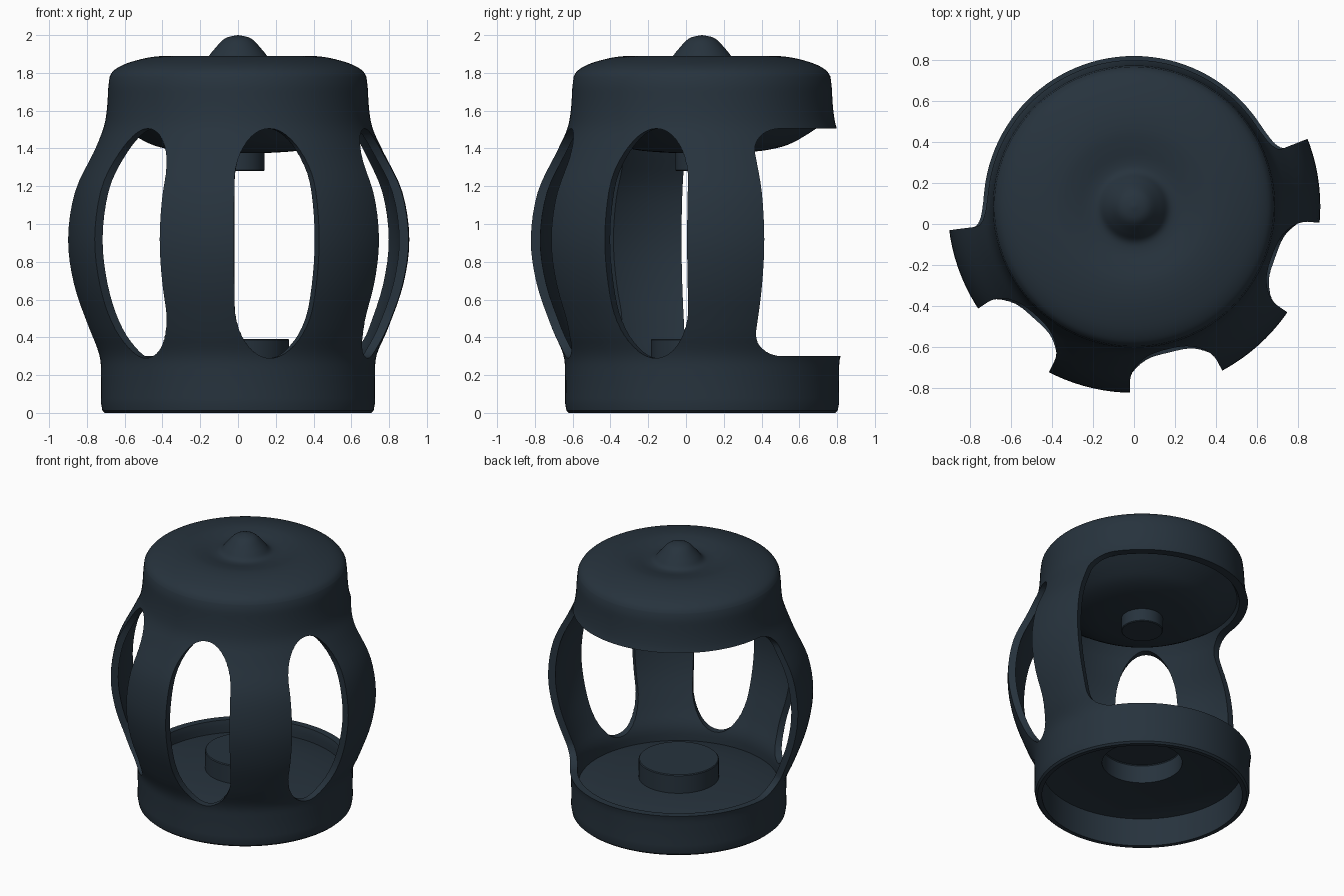
import bpy, bmesh, math

if "Cube" in bpy.data.objects:
    bpy.data.objects.remove(bpy.data.objects["Cube"])

CY = 0.085          # lantern axis sits slightly behind the origin
SEG = 112

mat = bpy.data.materials.new("dark_navy")
mat.diffuse_color = (0.02, 0.033, 0.047, 1)
mat.use_nodes = True
mat.node_tree.nodes["Principled BSDF"].inputs["Base Color"].default_value = mat.diffuse_color


def smooth_curve(pts, steps=5):
    """Catmull-Rom curve through profile points."""
    p = [pts[0]] + pts + [pts[-1]]
    out = []
    for i in range(1, len(p) - 2):
        for s in range(steps):
            t = s / steps
            out.append(tuple(0.5 * (2 * b + (c - a) * t + (2 * a - 5 * b + 4 * c - d) * t * t
                                    + (3 * b - a - 3 * c + d) * t ** 3)
                             for a, b, c, d in zip(p[i - 1], p[i], p[i + 1], p[i + 2])))
    return out + [pts[-1]]


def finish(name, bm):
    bmesh.ops.remove_doubles(bm, verts=bm.verts, dist=1e-5)
    bmesh.ops.recalc_face_normals(bm, faces=bm.faces)
    me = bpy.data.meshes.new(name)
    bm.to_mesh(me)
    bm.free()
    ob = bpy.data.objects.new(name, me)
    bpy.context.collection.objects.link(ob)
    return ob


def lathe(name, prof, closed=False):
    """Revolve an (r, z) profile around the lantern axis."""
    bm = bmesh.new()
    vs = [bm.verts.new((r, CY, z)) for r, z in prof]
    es = [bm.edges.new(p) for p in zip(vs, vs[1:])]
    if closed:
        es.append(bm.edges.new((vs[-1], vs[0])))
    bmesh.ops.spin(bm, geom=vs + es, cent=(0, CY, 0), axis=(0, 0, 1),
                   angle=2 * math.pi, steps=SEG, use_merge=True)
    return finish(name, bm)


def opening_cutter(mid, half, corner_a, corner_h, z0, z1, n):
    """Rounded window in angle/height space, extruded radially."""
    zc, h = (z0 + z1) / 2, (z1 - z0) / 2
    angs = {half * (2 * i / n - 1) for i in range(n + 1)}
    for i in range(11):                      # extra columns at the corners
        a = half - corner_a + corner_a * math.sin(i / 10 * math.pi / 2)
        angs |= {a, -a}
    bm = bmesh.new()
    cols = []
    for a in sorted({round(a, 3) for a in angs}):
        u = min(1, max(0, (abs(a) - half + corner_a) / corner_a))
        hh = h - corner_h + corner_h * math.sqrt(1 - u * u)
        t = math.radians(mid + a)
        cols.append([bm.verts.new((r * math.cos(t), CY + r * math.sin(t), zc + s * hh))
                     for r, s in ((0.61, -1), (1.2, -1), (1.2, 1), (0.61, 1))])
    for c, d in zip(cols, cols[1:]):
        for k in range(4):
            bm.faces.new((c[k], c[(k + 1) % 4], d[(k + 1) % 4], d[k]))
    bm.faces.new(cols[0])
    bm.faces.new(cols[-1])
    ob = finish("opening_cutter", bm)
    ob.hide_render = True
    return ob


# Housing: barrel wall, domed lid with knob, underside bowl with stub
barrel = smooth_curve([(0.725, 0.05), (0.725, 0.2), (0.735, 0.31), (0.795, 0.45), (0.875, 0.68),
                       (0.907, 0.92), (0.87, 1.17), (0.77, 1.38), (0.715, 1.5),
                       (0.695, 1.6), (0.687, 1.72)], 4)
lid = smooth_curve([(0.68, 1.78), (0.655, 1.815), (0.59, 1.85), (0.48, 1.88), (0.38, 1.89),
                    (0.3, 1.882), (0.22, 1.868), (0.17, 1.875), (0.13, 1.92),
                    (0.07, 1.982), (0.0, 2.0)], 4)
bowl = smooth_curve([(0.14, 1.375), (0.32, 1.388), (0.45, 1.418), (0.55, 1.47), (0.64, 1.53)], 4)
inner = [(r - 0.05, z) for r, z in reversed(barrel) if 0.06 < z < 1.5]
profile = ([(0.705, 0.0), (0.718, 0.012)] + barrel + lid +
           [(0.0, 1.28), (0.135, 1.28), (0.14, 1.285)] + bowl + inner + [(0.675, 0.0)])
housing = lathe("lantern_housing", profile, closed=True)

# Windows: three between the four posts, one wide one at the back
cutters = [opening_cutter(m, 14.8, 14.7, 0.28, 0.29, 1.505, 16) for m in (-19.8, -76.5, -132)]
cutters.append(opening_cutter(104.3, 83, 14, 0.13, 0.30, 1.505, 84))
bpy.context.view_layer.objects.active = housing
for c in cutters:
    mod = housing.modifiers.new("opening", 'BOOLEAN')
    mod.operation = 'DIFFERENCE'
    mod.solver = 'EXACT'
    mod.object = c
    bpy.ops.object.modifier_apply(modifier=mod.name)
for c in cutters:
    bpy.data.objects.remove(c)

# Floor: thin domed sheet with a raised central disc
floor = lathe("floor_with_disc", [(0.69, 0.205), (0.6, 0.225), (0.5, 0.24), (0.4, 0.25), (0.27, 0.256),
                                  (0.27, 0.386), (0.265, 0.392), (0.0, 0.392)])

for ob in (housing, floor):
    ob.data.materials.clear()
    ob.data.materials.append(mat)
    bpy.ops.object.select_all(action='DESELECT')
    ob.select_set(True)
    bpy.context.view_layer.objects.active = ob
    bpy.ops.object.shade_smooth_by_angle(angle=math.radians(35))
